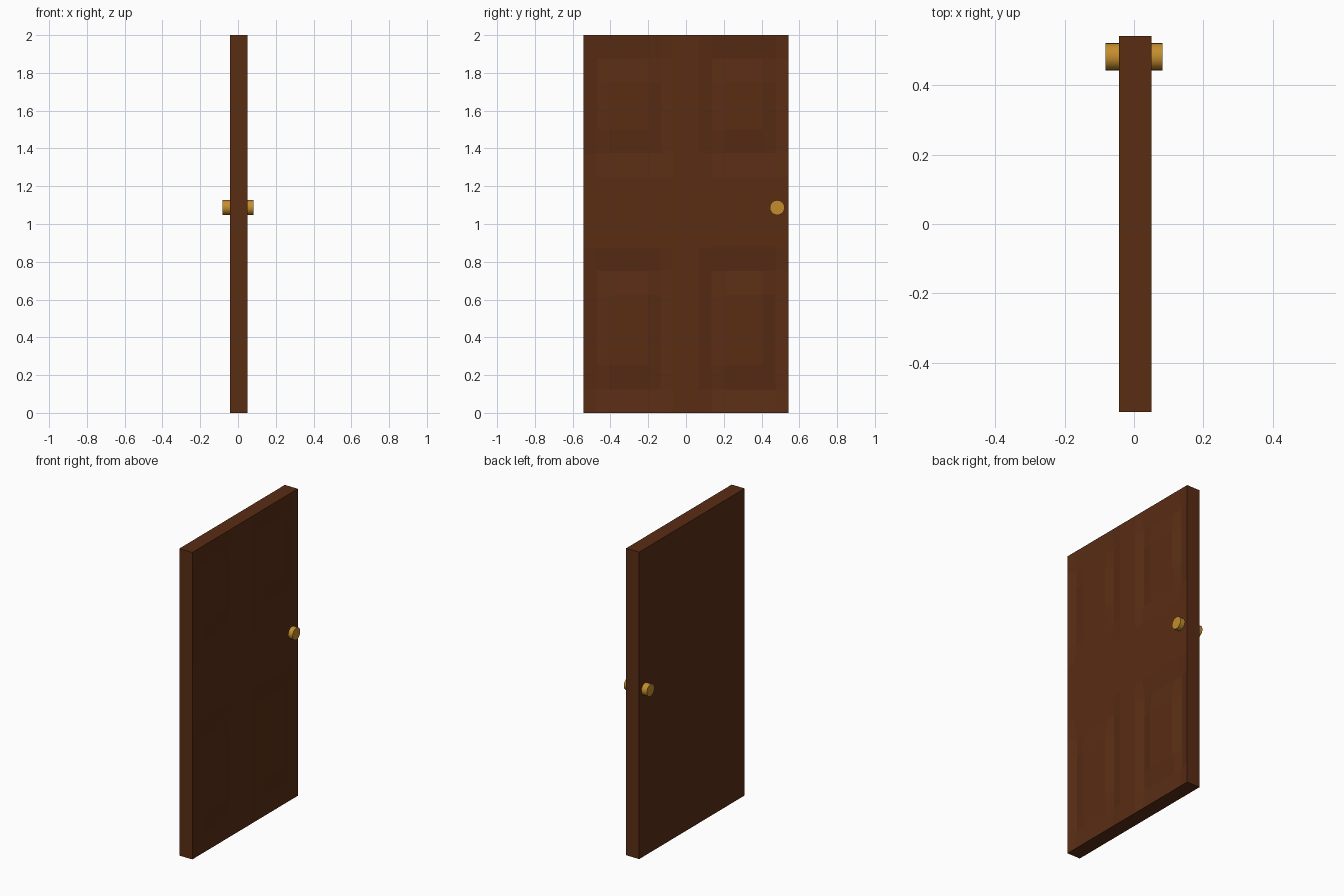
import bpy, bmesh
from math import radians
from mathutils import Matrix

if "Cube" in bpy.data.objects:
    bpy.data.objects.remove(bpy.data.objects["Cube"])

W, H, N = 1.086, 2.0, 16          # door width, height, grid cells
X_BACK, X_FACE = -0.043, 0.051    # slab thickness range


def material(name, rgb):
    m = bpy.data.materials.new(name)
    m.diffuse_color = (*rgb, 1)
    m.use_nodes = True
    m.node_tree.nodes["Principled BSDF"].inputs["Base Color"].default_value = m.diffuse_color
    return m


def add_object(name, bm, mat):
    bmesh.ops.recalc_face_normals(bm, faces=bm.faces)
    me = bpy.data.meshes.new(name)
    bm.to_mesh(me)
    bm.free()
    me.materials.append(mat)
    ob = bpy.data.objects.new(name, me)
    bpy.context.collection.objects.link(ob)
    return ob


wood = material("wood", (0.1, 0.026, 0.007))
brass = material("brass", (0.55, 0.27, 0.027))

# Groove loops of the four panels in grid cells: y range, z range, depth
panels = [(1, 6, 1, 6, 0.014), (10, 15, 1, 6, 0.016),
          (1, 6, 11, 15, 0.012), (10, 15, 11, 15, 0.014)]


def groove_depth(i, j):
    for a, b, c, d, depth in panels:
        if a <= i <= b and c <= j <= d and (i in (a, b) or j in (c, d)):
            return depth
    return 0


# Door slab: panelled face on +x, plain back
bm = bmesh.new()
grid = [[bm.verts.new((X_FACE - groove_depth(i, j), W * (i / N - 0.5), H * j / N))
         for j in range(N + 1)] for i in range(N + 1)]
for i in range(N):
    for j in range(N):
        bm.faces.new((grid[i][j], grid[i + 1][j], grid[i + 1][j + 1], grid[i][j + 1]))
rim = [e for e in bm.edges if e.is_boundary]
ret = bmesh.ops.extrude_edge_only(bm, edges=rim)["geom"]
for v in ret:
    if isinstance(v, bmesh.types.BMVert):
        v.co.x = X_BACK
bmesh.ops.holes_fill(bm, edges=[e for e in bm.edges if e.is_boundary], sides=0)
add_object("door_slab", bm, wood)

# Round knobs on both sides
for name, x0, x1 in (("knob_panel_side", 0.045, 0.083), ("knob_plain_side", -0.083, -0.037)):
    bm = bmesh.new()
    bmesh.ops.create_cone(
        bm, cap_ends=True, segments=32, radius1=0.039, radius2=0.039, depth=x1 - x0,
        matrix=Matrix.Translation(((x0 + x1) / 2, 0.483, 1.087)) @ Matrix.Rotation(radians(90), 4, 'Y'))
    knob = add_object(name, bm, brass)
    bpy.ops.object.select_all(action='DESELECT')
    knob.select_set(True)
    bpy.context.view_layer.objects.active = knob
    bpy.ops.object.shade_smooth_by_angle(angle=radians(30))
